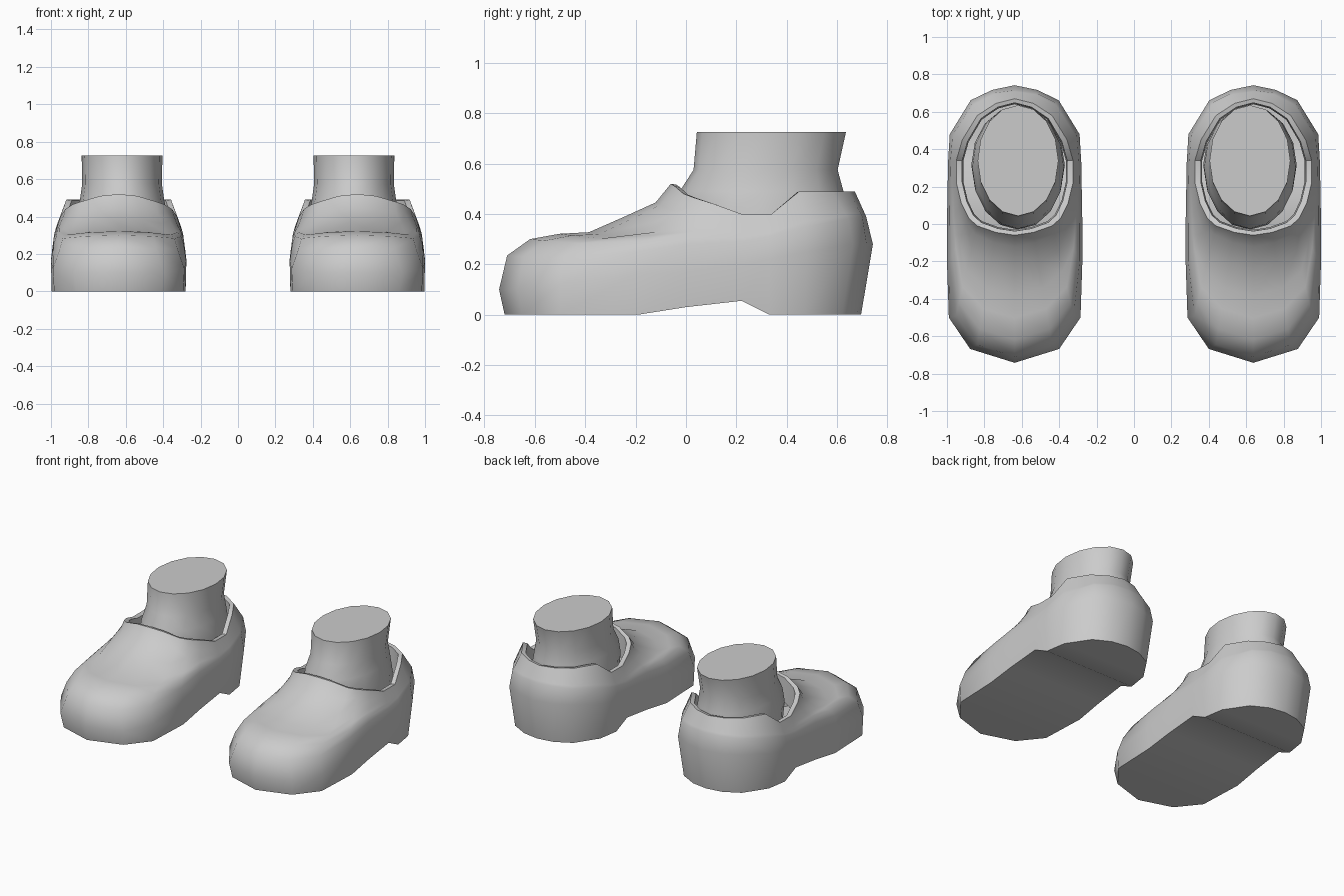
import bpy, bmesh, math
from mathutils import Vector

if "Cube" in bpy.data.objects:
    bpy.data.objects.remove(bpy.data.objects["Cube"])

CX = 0.638


def make_object(name, rings, cap_top=False, sole=False, angle=40):
    """Loft closed rings into a mesh, then mirror it across x = 0."""
    bm = bmesh.new()
    loops = [[bm.verts.new(p) for p in r] for r in rings]
    n = len(loops[0])
    for a, b in zip(loops, loops[1:]):
        for i in range(n):
            j = (i + 1) % n
            bm.faces.new((a[i], a[j], b[j], b[i]))
    if cap_top:
        bm.faces.new(loops[-1])
    if sole:
        # cross strips so the sole follows the instep arch
        s = loops[0]
        h = n // 2
        bm.faces.new((s[0], s[-1], s[1]))
        for i in range(1, h - 1):
            bm.faces.new((s[i], s[-i], s[-i - 1], s[i + 1]))
        bm.faces.new((s[h - 1], s[h + 1], s[h]))
    bmesh.ops.recalc_face_normals(bm, faces=bm.faces)
    me = bpy.data.meshes.new(name)
    bm.to_mesh(me)
    bm.free()
    ob = bpy.data.objects.new(name, me)
    bpy.context.collection.objects.link(ob)
    bpy.ops.object.select_all(action='DESELECT')
    bpy.context.view_layer.objects.active = ob
    ob.select_set(True)
    bpy.ops.object.shade_smooth_by_angle(angle=math.radians(angle))
    mod = ob.modifiers.new("pair", 'MIRROR')
    mod.use_axis[0] = True
    mod.use_mirror_merge = False
    return ob


def full(half, cx=CX):
    """Turn a toe-to-heel half outline into a whole ring."""
    right = [(cx + x, y, z) for x, y, z in half]
    left = [(cx - x, y, z) for x, y, z in half[-2:0:-1]]
    return right + left


# Shoe outlines, toe to heel
sole = [(0, -.72, 0), (.225, -.65, 0), (.345, -.5, 0), (.358, -.19, 0),
        (.353, 0, .03), (.347, .22, .055), (.342, .33, 0), (.32, .47, 0),
        (.22, .62, 0), (.11, .678, 0), (0, .695, 0)]
wide = [(0, -.742, .1), (.238, -.668, .1), (.352, -.5, .12), (.362, -.2, .16),
        (.362, 0, .17), (.358, .22, .2), (.356, .33, .22), (.347, .48, .25),
        (.235, .662, .28), (.12, .717, .28), (0, .742, .28)]
shoulder = [(0, -.71, .235), (.2, -.645, .23), (.315, -.49, .225), (.348, -.2, .25),
            (.348, 0, .28), (.346, .22, .29), (.344, .33, .31), (.332, .475, .35),
            (.225, .645, .38), (.115, .7, .39), (0, .715, .39)]
collar = [(0, -.06, .52), (.1, -.045, .51), (.2, -.01, .48), (.245, .03, .465),
          (.285, .11, .44), (.312, .22, .4), (.312, .34, .4), (.28, .45, .49),
          (.2, .58, .49), (.1, .645, .49), (0, .67, .49)]

# Instep surface: blend shoulder to collar, with the toe-cap rise and dip
weight = [1, 1, .9, .5, .2, 0, 0, 0, 0, 0, 0]
vamp = []
for t, dz in ((.14, .025), (.32, -.005), (.5, -.05), (.72, -.05), (.907, -.048)):
    row = []
    for a, b, w in zip(shoulder, collar, weight):
        p = Vector(a).lerp(Vector(b), t)
        row.append((p.x, p.y, p.z + dz * w))
    vamp.append(row)


def inset(k, drop):
    return [(x * k, .305 + (y - .305) * (k + .04), z - drop) for x, y, z in collar]


# Shoe with a thin rolled collar and inner lining
make_object("shoe", [full(r) for r in
            [sole, wide, shoulder, *vamp, collar, inset(.9, .004), inset(.88, .16)]],
            sole=True)

# Ankle: (z, half width, front y, back y)
ankle = [(.28, .25, .0, .63), (.4, .245, -.03, .63), (.49, .225, -.025, .625),
         (.575, .213, .03, .602), (.725, .216, .043, .635)]
N = 16
rings = []
for z, w, y0, y1 in ankle:
    rings.append([(CX - .018 + w * math.sin(2 * math.pi * i / N),
                   (y0 + y1) / 2 - (y1 - y0) / 2 * math.cos(2 * math.pi * i / N), z)
                  for i in range(N)])
make_object("ankle", rings, cap_top=True)
